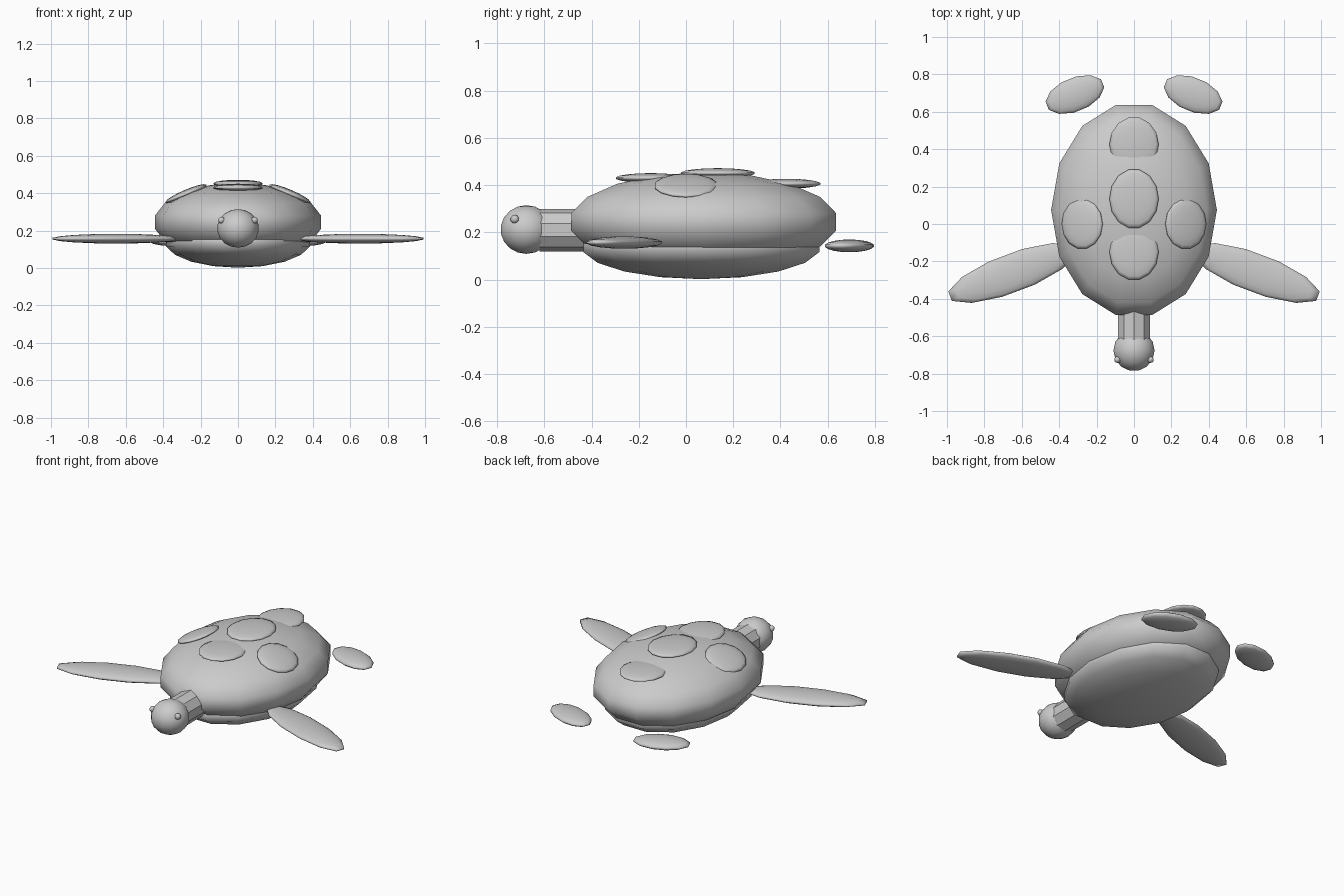
import bpy, math
from mathutils import Matrix

cube = bpy.data.objects.get("Cube")
if cube:
    bpy.data.objects.remove(cube, do_unlink=True)

grey = bpy.data.materials.new("plain_grey")
grey.use_nodes = True
colour = (0.6, 0.6, 0.6, 1)
grey.diffuse_color = colour
grey.node_tree.nodes["Principled BSDF"].inputs["Base Color"].default_value = colour


def finish(name, smooth):
    ob = bpy.context.object
    ob.name = ob.data.name = name
    ob.data.materials.append(grey)
    for poly in ob.data.polygons:
        poly.use_smooth = smooth
    return ob


def ellipsoid(name, loc, radii, rot=(0, 0, 0), segments=14, rings=9, spin=0):
    """Stretched ball; spin turns its mesh about the pole before scaling."""
    bpy.ops.mesh.primitive_uv_sphere_add(segments=segments, ring_count=rings,
                                         radius=1, location=loc)
    ob = finish(name, True)
    ob.data.transform(Matrix.Diagonal((*radii, 1)) @ Matrix.Rotation(spin, 4, "Z"))
    ob.rotation_euler = [math.radians(a) for a in rot]
    return ob


# Body
QUARTER = math.pi / 2
ellipsoid("shell", (0, 0.075, 0.245), (0.45, 0.584, 0.21), spin=QUARTER)
ellipsoid("belly", (0, 0.065, 0.14), (0.39, 0.52, 0.138), spin=QUARTER)

# Head and ten-sided neck
ellipsoid("head", (0, -0.676, 0.212), (0.112, 0.112, 0.103), spin=QUARTER)
bpy.ops.mesh.primitive_cylinder_add(vertices=10, radius=0.09, depth=0.24,
                                    location=(0, -0.5, 0.21), rotation=(QUARTER, 0, 0))
finish("neck", False)

# Raised plates along the middle of the back
for name, y, z, length in (("front_plate", -0.15, 0.43, 0.153),
                           ("middle_plate", 0.135, 0.451, 0.162),
                           ("rear_plate", 0.425, 0.406, 0.15)):
    ellipsoid(name, (0, y, z), (0.134, length, 0.021), spin=QUARTER)

# Paired parts
for side, s in (("left", 1), ("right", -1)):
    ellipsoid(side + "_plate", (s * 0.277, 0, 0.398), (0.12, 0.136, 0.021),
              rot=(0, s * 23, 0), spin=QUARTER)
    ellipsoid(side + "_eye", (s * 0.088, -0.725, 0.256), (0.018, 0.018, 0.018))
    ellipsoid(side + "_front_flipper", (s * 0.652, -0.262, 0.157), (0.372, 0.106, 0.026),
              rot=(0, 0, s * -20.5), segments=12, spin=math.pi / 12)
    ellipsoid(side + "_rear_flipper", (s * 0.316, 0.692, 0.143), (0.168, 0.092, 0.027),
              rot=(0, 0, s * -22), segments=12, spin=math.pi / 12)
